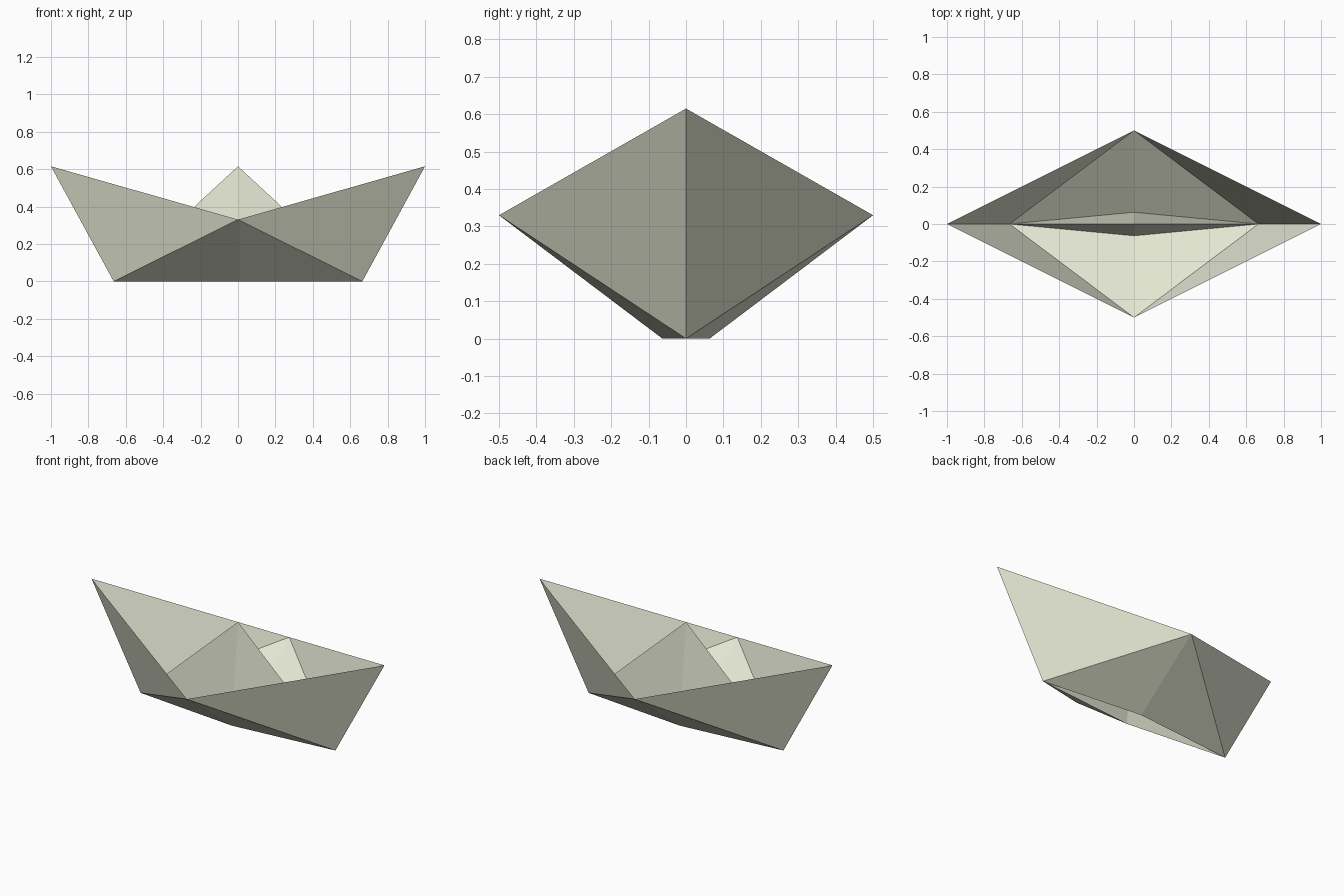
import bpy
import bmesh

cube = bpy.data.objects.get("Cube")
if cube:
    bpy.data.objects.remove(cube, do_unlink=True)

# One cream paper colour
paper = bpy.data.materials.new("cream_paper")
paper.use_nodes = True
cream = (0.79, 0.815, 0.66, 1)
paper.diffuse_color = cream
bsdf = paper.node_tree.nodes["Principled BSDF"]
bsdf.inputs["Base Color"].default_value = cream
bsdf.inputs["Roughness"].default_value = 0.9

# Fold points of one quarter of the boat
TIP = (1, 0, 0.615)            # raised bow or stern
KEEL_END = (0.665, 0, 0)       # lower corner of bow or stern
SIDE_PEAK = (0, -0.5, 0.33)    # spread side wall
KEEL_MID = (0, -0.063, 0)      # open bottom fold
SAIL_TOP = (0, 0, 0.615)       # centre peak


def folded_part(name, triangles):
    """Build a quarter from triangles and mirror it over x and y."""
    bm = bmesh.new()
    for tri in triangles:
        bm.faces.new([bm.verts.new(p) for p in tri])
    bmesh.ops.remove_doubles(bm, verts=bm.verts, dist=0.0001)
    mesh = bpy.data.meshes.new(name)
    bm.to_mesh(mesh)
    bm.free()
    mesh.materials.append(paper)
    obj = bpy.data.objects.new(name, mesh)
    bpy.context.collection.objects.link(obj)
    mirror = obj.modifiers.new("mirror", 'MIRROR')
    mirror.use_axis = (True, True, False)
    return obj


# Hull: flared end panels and the sloping side walls
folded_part("hull", [(TIP, SIDE_PEAK, KEEL_END),
                     (KEEL_END, SIDE_PEAK, KEEL_MID)])

# Sail: narrow hollow pyramid rising from the keel folds
folded_part("sail", [(SAIL_TOP, KEEL_MID, KEEL_END)])
